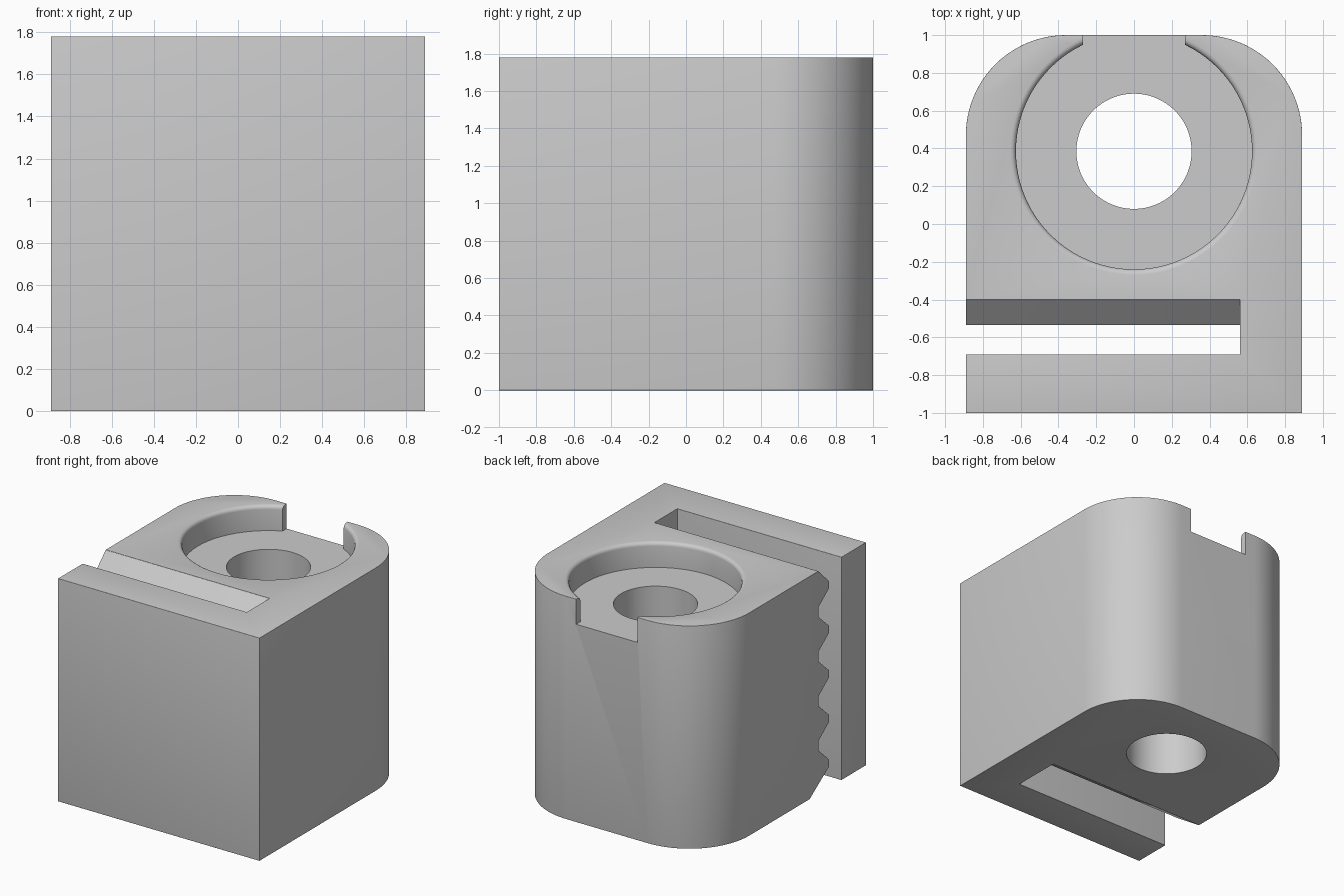
import bpy, bmesh, math

cube = bpy.data.objects.get("Cube")
if cube:
    bpy.data.objects.remove(cube, do_unlink=True)

W, H = 0.89, 1.78          # half width, height
SLOT_END = 0.56            # closed end of the slot
HOLE_Y = 0.385             # axis of the bore

grey = bpy.data.materials.new("plain grey")
grey.use_nodes = True
colour = (0.6, 0.6, 0.6, 1)
grey.diffuse_color = colour
grey.node_tree.nodes["Principled BSDF"].inputs["Base Color"].default_value = colour


def make_object(name, bm):
    bmesh.ops.recalc_face_normals(bm, faces=bm.faces)
    mesh = bpy.data.meshes.new(name)
    bm.to_mesh(mesh)
    bm.free()
    mesh.materials.append(grey)
    obj = bpy.data.objects.new(name, mesh)
    bpy.context.collection.objects.link(obj)
    return obj


def prism(name, points, offset):
    """Extrude a closed outline of 3D points along an offset."""
    bm = bmesh.new()
    face = bm.faces.new([bm.verts.new(p) for p in points])
    moved = bmesh.ops.extrude_face_region(bm, geom=[face])["geom"]
    bmesh.ops.translate(bm, vec=offset, verts=[v for v in moved if isinstance(v, bmesh.types.BMVert)])
    return make_object(name, bm)


def lathe(name, profile, steps=96):
    """Spin a radius/height profile around the bore axis."""
    bm = bmesh.new()
    verts = [bm.verts.new((r, HOLE_Y, z)) for r, z in profile]
    edges = [bm.edges.new(pair) for pair in zip(verts, verts[1:])]
    bmesh.ops.spin(bm, geom=verts + edges, cent=(0, HOLE_Y, 0), axis=(0, 0, 1),
                   angle=math.tau, steps=steps, use_merge=False)
    bmesh.ops.remove_doubles(bm, verts=bm.verts, dist=0.0001)
    return make_object(name, bm)


def cut(target, cutter):
    mod = target.modifiers.new("cut", "BOOLEAN")
    mod.operation, mod.solver, mod.object = "DIFFERENCE", "EXACT", cutter
    bpy.context.view_layer.objects.active = target
    bpy.ops.object.modifier_apply(modifier=mod.name)
    bpy.data.objects.remove(cutter, do_unlink=True)


# Block with two rounded back corners
R = 0.53
outline = [(-W, -1, 0), (W, -1, 0)]
for side, start in ((1, 0), (-1, 90)):
    for i in range(25):
        a = math.radians(start + 90 * i / 24)
        outline.append((side * (W - R) + R * math.cos(a), 1 - R + R * math.sin(a), 0))
block = prism("clamp_block", outline, (0, 0, H))

# Side slot with a toothed back wall
FRONT, ROOT, TIP = -0.69, -0.40, -0.535
pitch = H / 5
slot = [(FRONT, -0.1), (FRONT, H + 0.1), (ROOT, H + 0.1), (ROOT, H - 0.002)]
for k in range(5):
    z = H - 0.16 - k * pitch
    slot += [(TIP, z + 0.028), (TIP, z - 0.028)]
    if k < 4:
        slot += [(ROOT, z - 0.13), (ROOT, z - 0.205)]
slot += [(-0.29, 0), (-0.29, -0.1)]
cut(block, prism("slot_cutter", [(-1, y, z) for y, z in slot], (1 + SLOT_END, 0, 0)))

# Round the outer edges
bm = bmesh.new()
bm.from_mesh(block.data)
bmesh.ops.dissolve_limit(bm, angle_limit=0.01, verts=bm.verts, edges=bm.edges)
sharp = [e for e in bm.edges if len(e.link_faces) == 2 and e.is_convex
         and e.calc_face_angle() > 1.0
         and not all(abs(v.co.x - SLOT_END) < 0.001 for v in e.verts)]
bmesh.ops.bevel(bm, geom=sharp, offset=0.03, offset_type="OFFSET", segments=4,
                profile=0.5, affect="EDGES", clamp_overlap=True)
bm.to_mesh(block.data)
bm.free()

# Counterbore with a rolled rim, its back notch, and the through hole
FLOOR, RIM, ROLL = H - 0.2, 0.625, 0.03
profile = [(0, FLOOR), (RIM, FLOOR)]
for i in range(5):
    a = math.radians(90 * i / 4)
    profile.append((RIM + ROLL * (1 - math.cos(a)), H - ROLL * (1 - math.sin(a))))
profile += [(RIM + ROLL, H + 0.1), (0, H + 0.1)]
cut(block, lathe("counterbore_cutter", profile))
N = 0.27
cut(block, prism("notch_cutter", [(-N, 0.7, FLOOR), (N, 0.7, FLOOR), (N, 1.1, FLOOR), (-N, 1.1, FLOOR)],
                 (0, 0, 0.4)))
cut(block, lathe("hole_cutter", [(0, -0.1), (0.305, -0.1), (0.305, H), (0, H)]))

# Smooth curved faces, crisp edges
bpy.ops.object.select_all(action="DESELECT")
block.select_set(True)
bpy.context.view_layer.objects.active = block
bpy.ops.object.shade_smooth_by_angle(angle=math.radians(30))
